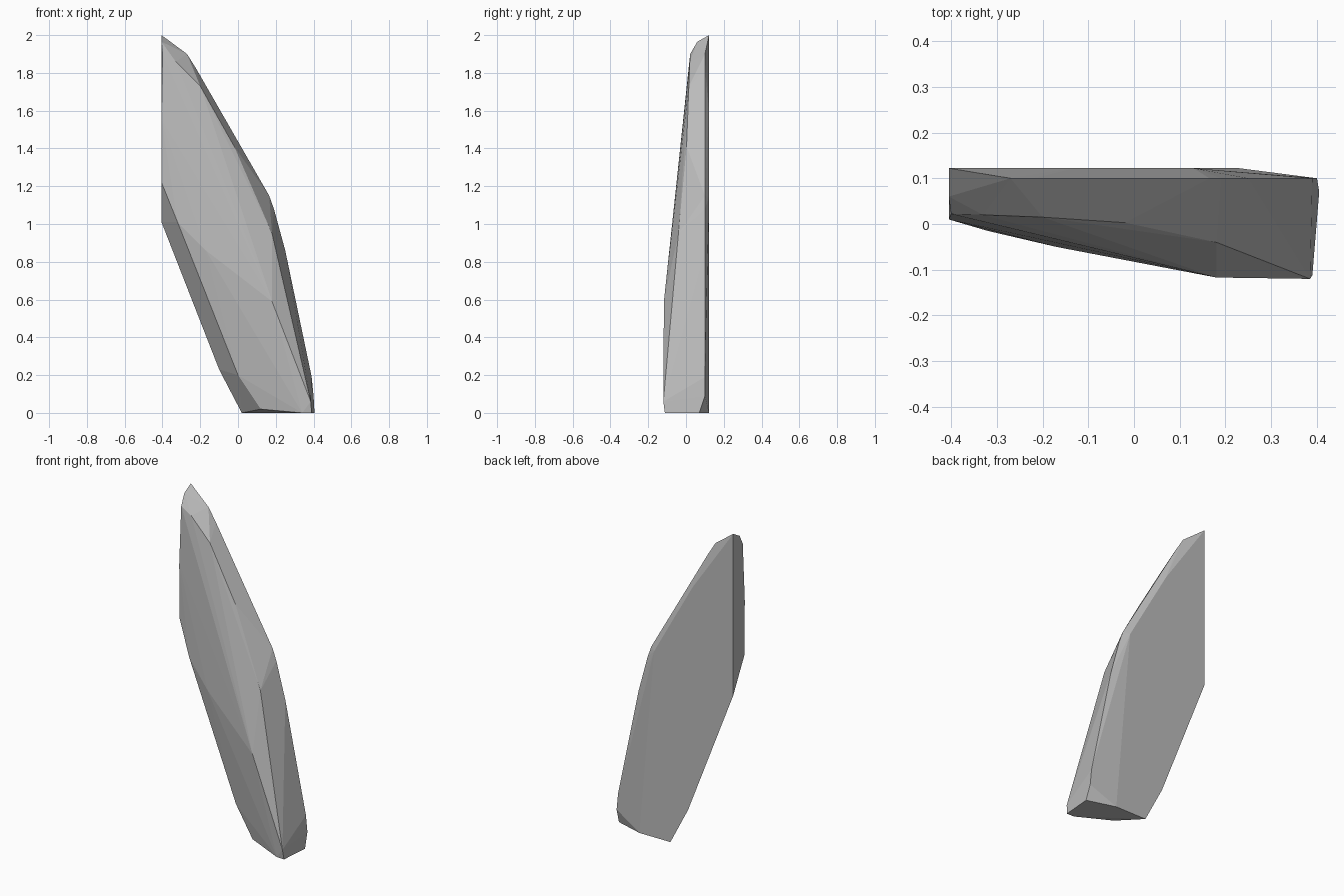
import bpy, bmesh, math

if "Cube" in bpy.data.objects:
    bpy.data.objects.remove(bpy.data.objects["Cube"])

# One flat grey stone colour
stone = bpy.data.materials.new("stone grey")
stone.diffuse_color = (0.5, 0.5, 0.5, 1)
stone.use_nodes = True
stone.node_tree.nodes["Principled BSDF"].inputs["Base Color"].default_value = stone.diffuse_color

# Flat back: outline in x, z at constant depth
BACK_Y = 0.122
back = [(-0.405, 2.0), (-0.405, 1.01), (-0.15, 0.36), (-0.1, 0.23),
        (0.02, 0.0), (0.23, 0.0), (0.13, 1.14), (-0.13, 1.6)]

# Right rim just in front of the back: outline in x, z
RIM_Y = 0.1
rim = [(-0.27, 1.9), (-0.22, 1.82), (0.0, 1.425), (0.165, 1.15),
       (0.19, 1.08), (0.25, 0.86), (0.39, 0.19), (0.4, 0.09)]

# Front ridge, from the tip down to the toe
ridge = [(-0.405, 0.06, 1.965), (-0.4, 0.022, 1.9), (-0.33, 0.02, 1.86),
         (-0.2, 0.015, 1.73), (-0.02, 0.003, 1.41), (0.18, -0.04, 0.95),
         (0.27, -0.085, 0.45), (0.385, -0.12, 0.06)]

# Left edge, belly and rounded lower left flank
flank = [(-0.405, 0.01, 1.55), (-0.405, 0.012, 1.22), (-0.32, -0.015, 1.01),
         (-0.17, -0.05, 0.86), (0.18, -0.117, 0.59),
         (0.0, -0.02, 0.2), (0.12, -0.03, 0.02)]

# Base corners
base = [(0.34, -0.11, 0.0), (0.39, -0.112, 0.0), (0.405, 0.07, 0.0)]

points = ([(x, BACK_Y, z) for x, z in back]
          + [(x, RIM_Y, z) for x, z in rim]
          + ridge + flank + base)

# Wrap the outlines in one chiselled, flat-faced shard
bm = bmesh.new()
for p in points:
    bm.verts.new(p)
bmesh.ops.convex_hull(bm, input=bm.verts[:])
bmesh.ops.delete(bm, geom=[v for v in bm.verts if not v.link_faces], context='VERTS')
bmesh.ops.dissolve_limit(bm, angle_limit=math.radians(0.5),
                         verts=bm.verts[:], edges=bm.edges[:])
bmesh.ops.recalc_face_normals(bm, faces=bm.faces[:])

mesh = bpy.data.meshes.new("stone_shard")
bm.to_mesh(mesh)
bm.free()
mesh.materials.append(stone)
shard = bpy.data.objects.new("stone_shard", mesh)
bpy.context.collection.objects.link(shard)
